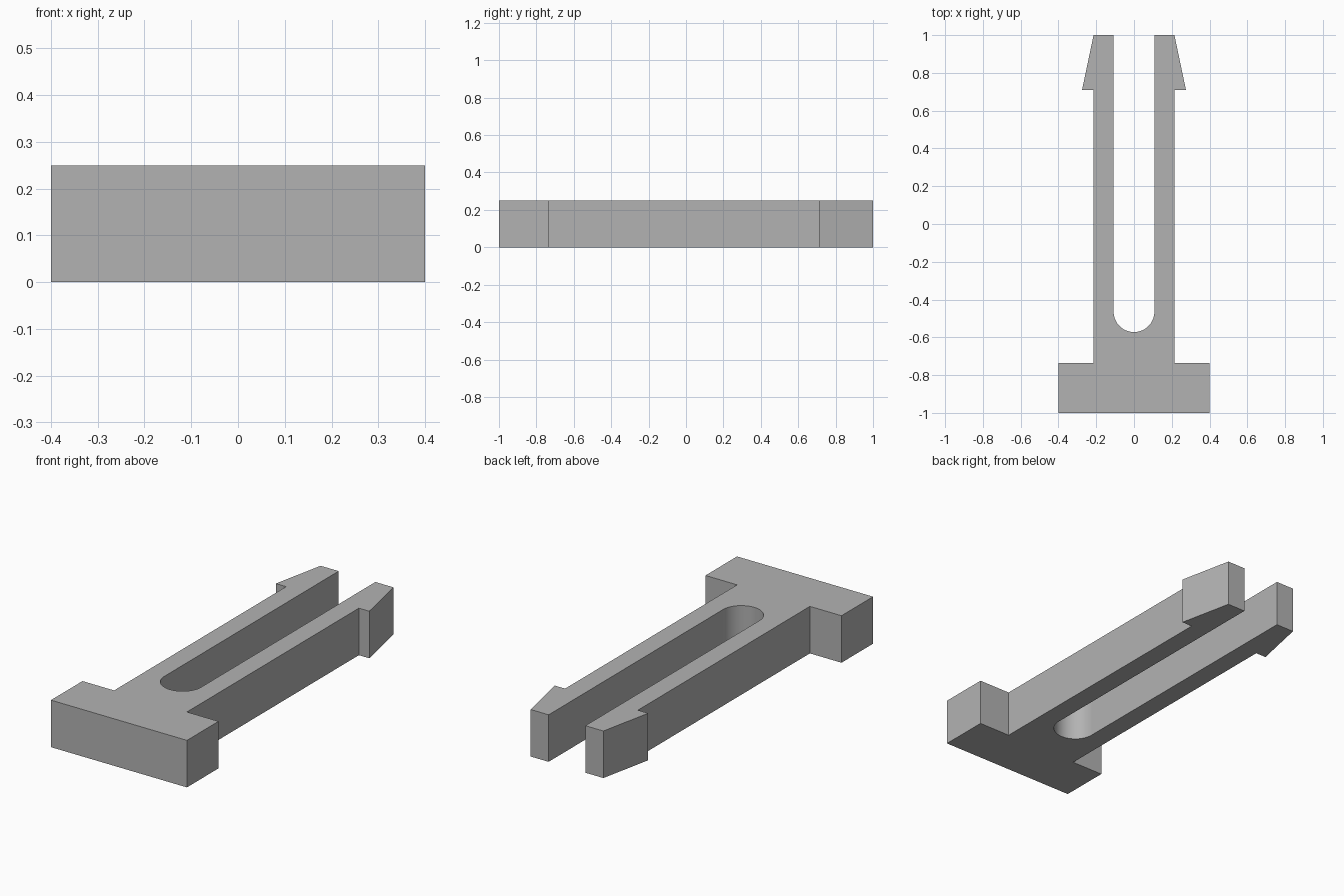
import bpy
import bmesh
from math import cos, sin, pi

if "Cube" in bpy.data.objects:
    bpy.data.objects.remove(bpy.data.objects["Cube"], do_unlink=True)

HEIGHT = 0.25
SLOT_RADIUS = 0.108
SLOT_CENTRE = -0.464
ARC_STEPS = 32

# Grey plastic
grey = bpy.data.materials.new("grey_plastic")
grey.use_nodes = True
colour = (0.45, 0.45, 0.45, 1)
grey.diffuse_color = colour
grey.node_tree.nodes["Principled BSDF"].inputs["Base Color"].default_value = colour

# Right half of the outline: wide foot, arm, barb and arm tip
half = [(0.4, -1), (0.4, -0.735), (0.214, -0.735), (0.214, 0.71),
        (0.275, 0.71), (0.214, 1), (SLOT_RADIUS, 1)]

# Rounded end of the slot, from right to left
arc = [(SLOT_RADIUS * cos(pi * i / ARC_STEPS),
        SLOT_CENTRE - SLOT_RADIUS * sin(pi * i / ARC_STEPS))
       for i in range(ARC_STEPS + 1)]

outline = half + arc + [(-x, y) for x, y in reversed(half)]

# Extrude the outline into the solid clip
bm = bmesh.new()
base = bm.faces.new([bm.verts.new((x, y, 0)) for x, y in outline])
extruded = bmesh.ops.extrude_face_region(bm, geom=[base], use_keep_orig=True)["geom"]
top_verts = [g for g in extruded if isinstance(g, bmesh.types.BMVert)]
bmesh.ops.translate(bm, verts=top_verts, vec=(0, 0, HEIGHT))
bmesh.ops.recalc_face_normals(bm, faces=bm.faces)

# Smooth only the curved wall of the slot
for face in bm.faces:
    centre = face.calc_center_median()
    face.smooth = (len(face.verts) == 4 and abs(centre.x) < SLOT_RADIUS - 0.0001
                   and -0.7 < centre.y < SLOT_CENTRE)

mesh = bpy.data.meshes.new("forked_clip")
bm.to_mesh(mesh)
bm.free()
mesh.materials.append(grey)
clip = bpy.data.objects.new("forked_clip", mesh)
bpy.context.collection.objects.link(clip)
